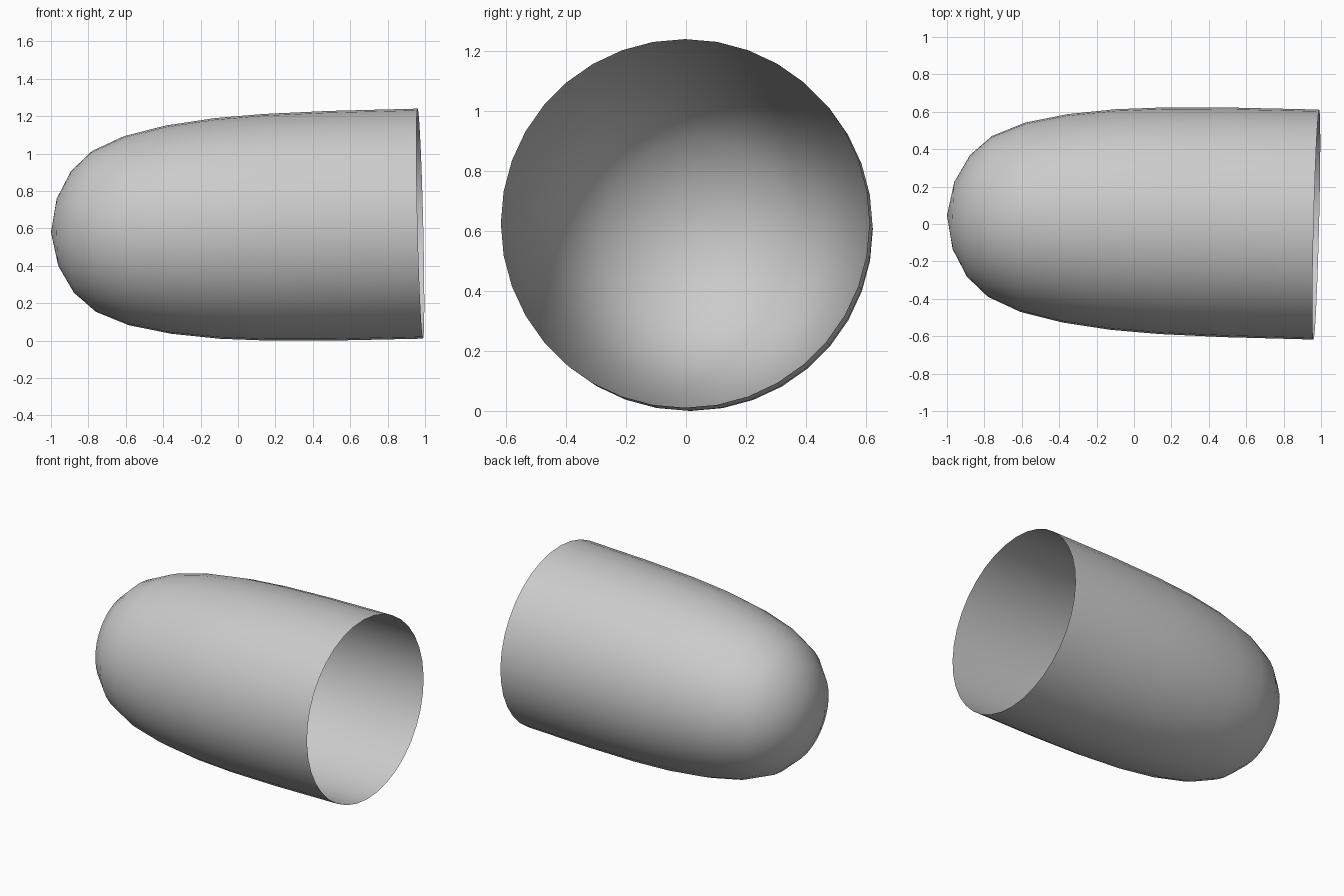
import bpy, bmesh
from math import cos, sin, tau
from mathutils import Vector

if "Cube" in bpy.data.objects:
    bpy.data.objects.remove(bpy.data.objects["Cube"])

SIDES = 36
TIP = Vector((-1.0, 0.046, 0.585))
RIM = Vector((0.975, -0.003, 0.632))

# Half profile: distance along the axis from the tip, radius
PROFILE = [(0.035, 0.18), (0.115, 0.325), (0.23, 0.43), (0.405, 0.506),
           (0.63, 0.557), (0.89, 0.59), (1.15, 0.606), (1.5, 0.614), (1.976, 0.615)]

# Slightly tilted axis and two directions across it
axis = (RIM - TIP).normalized()
across = Vector((0, 1, 0))
across = (across - axis * across.dot(axis)).normalized()
upward = axis.cross(across)

# Open, thin-walled bullet-shaped shell
bm = bmesh.new()
tip = bm.verts.new(TIP)
rings = []
for d, r in PROFILE:
    rings.append([bm.verts.new(TIP + axis * d
                               + across * (r * cos(tau * i / SIDES))
                               + upward * (r * sin(tau * i / SIDES)))
                  for i in range(SIDES)])
for i in range(SIDES):
    j = (i + 1) % SIDES
    bm.faces.new((tip, rings[0][j], rings[0][i]))
    for a, b in zip(rings, rings[1:]):
        bm.faces.new((a[i], a[j], b[j], b[i]))
bmesh.ops.recalc_face_normals(bm, faces=bm.faces)

# Rest the lowest point on the ground
low = min(v.co.z for v in bm.verts)
bmesh.ops.translate(bm, verts=bm.verts, vec=(0, 0, -low))
for f in bm.faces:
    f.smooth = True

mesh = bpy.data.meshes.new("rounded_shell")
bm.to_mesh(mesh)
bm.free()
shell = bpy.data.objects.new("rounded_shell", mesh)
bpy.context.collection.objects.link(shell)
